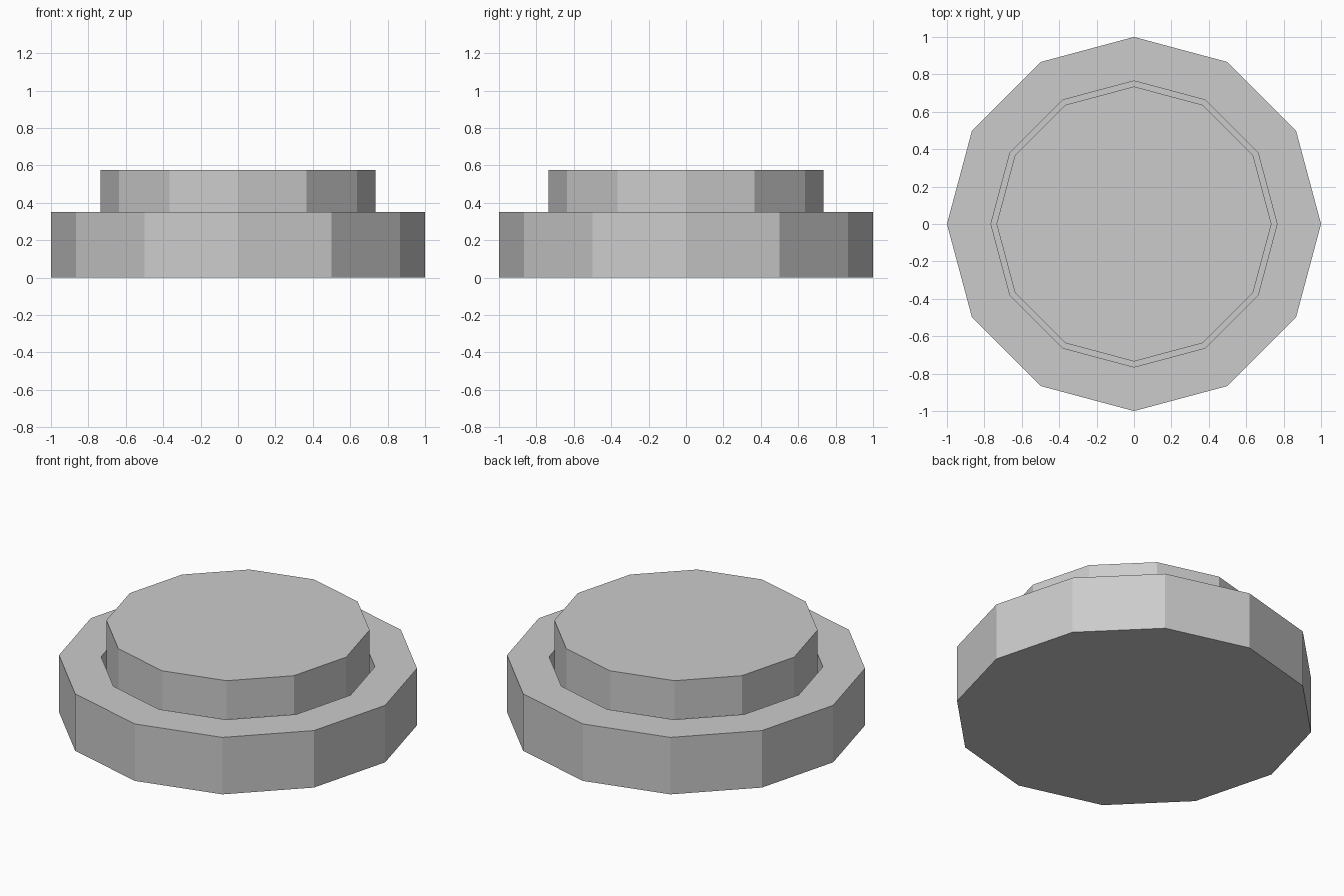
import bpy, bmesh
from math import cos, sin, tau

if "Cube" in bpy.data.objects:
    bpy.data.objects.remove(bpy.data.objects["Cube"])

SIDES = 12


def lathe(name, profile):
    """Revolve (radius, z) points into a flat-sided solid, capped at both ends."""
    bm = bmesh.new()
    rings = [[bm.verts.new((r * cos(tau * i / SIDES), r * sin(tau * i / SIDES), z))
              for i in range(SIDES)] for r, z in profile]
    for low, high in zip(rings, rings[1:]):
        for i in range(SIDES):
            j = (i + 1) % SIDES
            bm.faces.new((low[i], low[j], high[j], high[i]))
    bm.faces.new(rings[0][::-1])
    bm.faces.new(rings[-1])
    bmesh.ops.recalc_face_normals(bm, faces=bm.faces[:])
    mesh = bpy.data.meshes.new(name)
    bm.to_mesh(mesh)
    bm.free()
    obj = bpy.data.objects.new(name, mesh)
    bpy.context.collection.objects.link(obj)
    return obj


# Housing: closed base with a round recess in its top
lathe("button_housing", [(1.0, 0.0), (1.0, 0.35), (0.765, 0.35), (0.765, 0.1)])

# Push cap: stands in the recess with a narrow gap around it
lathe("push_cap", [(0.735, 0.1), (0.735, 0.575)])
